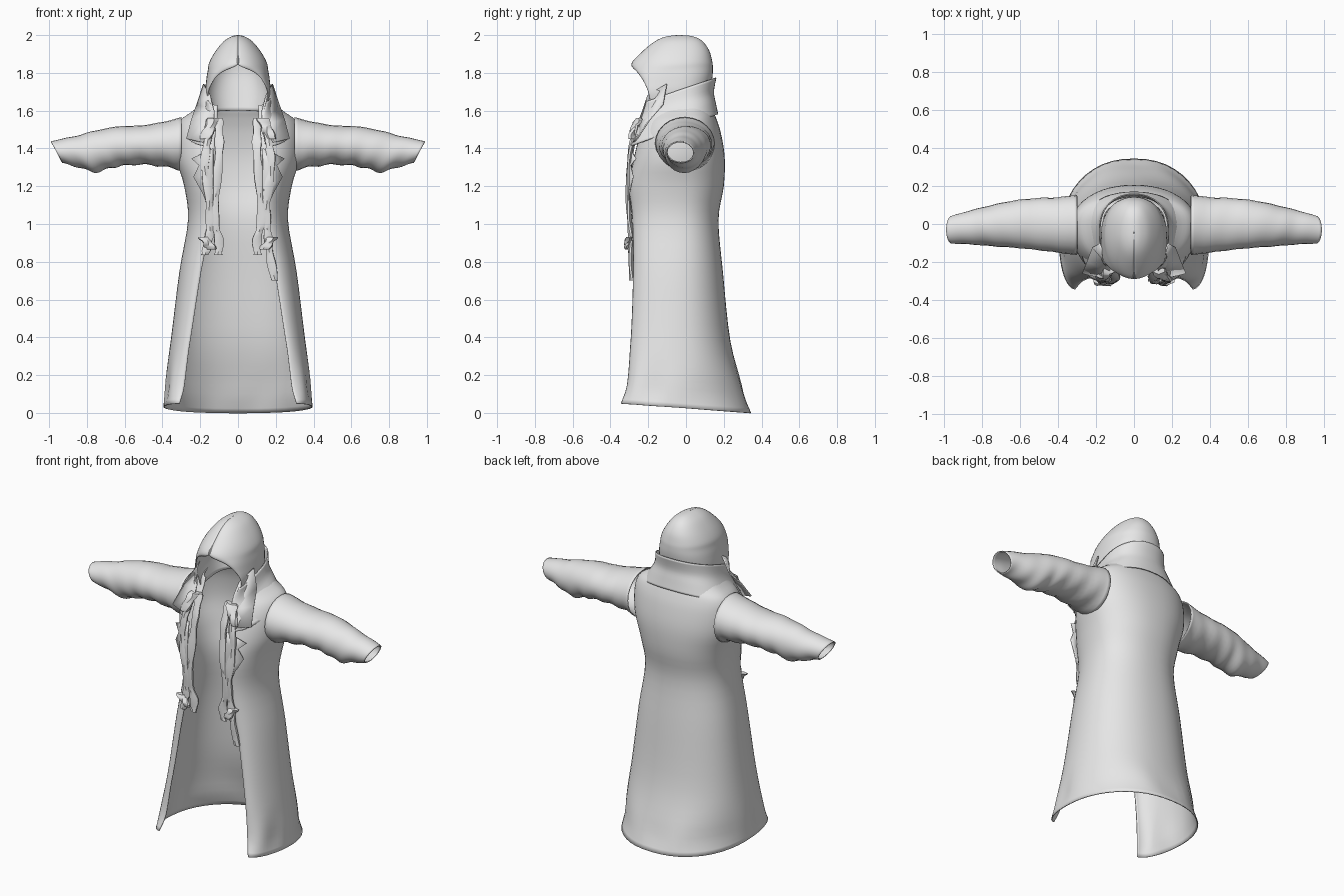
import bpy, math
from mathutils import Vector

cloth = bpy.data.materials.new("grey_cloth")
cloth.diffuse_color = (0.8, 0.8, 0.8, 1)


def smooth_rows(rows, n):
    """Catmull-Rom interpolation between rows of numbers."""
    out = []
    for i in range(len(rows) - 1):
        a, b, c, d = rows[max(i - 1, 0)], rows[i], rows[i + 1], rows[min(i + 2, len(rows) - 1)]
        for k in range(n):
            t = k / n
            out.append([0.5 * (2 * q + (r - p) * t + (2 * p - 5 * q + 4 * r - s) * t * t
                               + (3 * q - p - 3 * r + s) * t ** 3)
                        for p, q, r, s in zip(a, b, c, d)])
    return out + [list(rows[-1])]


def grid(name, rows, wrap=False, flip=False, cap=False, thick=0.0, mirror=False, angle=50):
    """Skin equally long rows of points into one object."""
    m = len(rows[0])
    verts = [p for r in rows for p in r]
    faces = []
    for i in range(len(rows) - 1):
        for j in range(m if wrap else m - 1):
            k = (j + 1) % m
            f = (i * m + j, (i + 1) * m + j, (i + 1) * m + k, i * m + k)
            faces.append(f[::-1] if flip else f)
    if cap:
        ends = [list(range(m)), list(range(len(verts) - m, len(verts)))[::-1]]
        faces += [e[::-1] if flip else e for e in ends]
    mesh = bpy.data.meshes.new(name)
    mesh.from_pydata(verts, [], faces)
    mesh.materials.append(cloth)
    ob = bpy.data.objects.new(name, mesh)
    bpy.context.collection.objects.link(ob)
    if mirror:
        ob.modifiers.new("mirror", 'MIRROR')
    if thick:
        s = ob.modifiers.new("thickness", 'SOLIDIFY')
        s.thickness, s.offset = thick, -1
    bpy.context.view_layer.objects.active = ob
    ob.select_set(True)
    bpy.ops.object.shade_smooth_by_angle(angle=math.radians(angle))
    ob.select_set(False)
    return ob


def open_ring(zb, zf, hw, yb, yc, xe, yf, n=12, ripple=0.0):
    """Half-open ring: left front edge, round the back, right front edge."""
    half = []
    for i in range(n + 1):                      # back centre to side
        a = math.pi / 2 * i / n
        half.append((hw * math.sin(a) ** 0.9, yc + (yb - yc) * math.cos(a) ** 0.9 if i < n else yc))
    for i in range(1, n + 1):                   # side to front edge
        a = math.pi / 2 * i / n
        half.append((xe + (hw - xe) * max(math.cos(a), 0), yc + (yf - yc) * math.sin(a)))
    pts = []
    for s, seq in ((-1, half[:0:-1]), (1, half)):
        for x, y in seq:
            t = (yb - y) / (yb - yf)
            z = zb + (zf - zb) * t
            k = 1 - ripple * (0.5 + 0.5 * math.sin(x * 31 + y * 23))
            pts.append((s * x * k, y * k, z))
    return pts


def shell(name, rows, n=4, thick=0.006, ripples=None):
    rows = smooth_rows(rows, n)
    grid(name, [open_ring(*r, ripple=ripples(r[0]) if ripples else 0) for r in rows], thick=thick)


# Long coat, open down the front: z back, z front, half width, back y, side y, edge x, edge y
shell("coat_body", [
    (0.00, 0.05, 0.395, 0.345, -0.10, 0.31, -0.345),
    (0.15, 0.19, 0.385, 0.300, -0.08, 0.285, -0.315),
    (0.38, 0.40, 0.355, 0.235, -0.06, 0.25, -0.292),
    (0.75, 0.75, 0.310, 0.195, -0.05, 0.195, -0.280),
    (1.02, 1.02, 0.265, 0.172, -0.04, 0.14, -0.284),
    (1.20, 1.20, 0.285, 0.200, -0.03, 0.125, -0.300),
    (1.35, 1.33, 0.325, 0.205, -0.02, 0.12, -0.280),
    (1.48, 1.45, 0.330, 0.185, -0.01, 0.115, -0.250),
    (1.56, 1.53, 0.305, 0.160, 0.00, 0.11, -0.215),
    (1.61, 1.58, 0.240, 0.140, 0.00, 0.11, -0.185),
    (1.68, 1.63, 0.165, 0.130, 0.00, 0.11, -0.165),
], ripples=lambda z: 0.035 * max(0, min(z / 0.08, 1) - max(0, z - 0.08) / 0.22))

# Hood whose rims meet in a peaked arch above the face
shell("hood", [
    (1.60, 1.57, 0.150, 0.105, -0.04, 0.13, -0.180),
    (1.70, 1.68, 0.172, 0.125, -0.05, 0.158, -0.195),
    (1.78, 1.75, 0.168, 0.140, -0.05, 0.135, -0.222),
    (1.83, 1.80, 0.160, 0.142, -0.06, 0.090, -0.255),
    (1.865, 1.845, 0.152, 0.138, -0.06, 0.0, -0.290),
    (1.92, 1.90, 0.122, 0.122, -0.06, 0.0, -0.245),
    (1.97, 1.96, 0.078, 0.085, -0.05, 0.0, -0.175),
    (1.995, 1.99, 0.035, 0.03, -0.05, 0.0, -0.115),
    (2.00, 2.00, 0.002, -0.045, -0.047, 0.0, -0.05),
])

# Draped cowl around the neck, falling lower at the front
shell("cowl", [
    (1.775, 1.65, 0.176, 0.155, -0.03, 0.150, -0.205),
    (1.70, 1.57, 0.195, 0.142, -0.04, 0.130, -0.228),
    (1.64, 1.49, 0.240, 0.152, -0.05, 0.135, -0.262),
    (1.58, 1.41, 0.285, 0.165, -0.06, 0.150, -0.292),
])

# Sleeves: x, centre y, centre z, radius y, radius z, cuff slant
rings = []
for x, y, z, ry, rz, slant in smooth_rows([
    (0.30, -0.005, 1.425, 0.160, 0.140, 0.0),
    (0.40, -0.005, 1.422, 0.146, 0.118, 0.0),
    (0.52, 0.000, 1.418, 0.136, 0.103, 0.0),
    (0.62, 0.000, 1.412, 0.126, 0.106, 0.0),
    (0.70, -0.005, 1.398, 0.116, 0.104, 0.02),
    (0.77, -0.010, 1.380, 0.105, 0.106, 0.02),
    (0.83, -0.015, 1.378, 0.095, 0.090, 0.02),
    (0.90, -0.022, 1.382, 0.083, 0.072, 0.02),
    (0.96, -0.030, 1.380, 0.073, 0.058, 0.03),
], 4):
    ring = []
    for i in range(24):
        a = 2 * math.pi * i / 24
        low = max(0, -math.sin(a))
        k = 1 + 0.035 * math.sin(x * 55 + 2 * a) * (0.25 + low)
        ring.append((x + slant * math.sin(a), y + ry * k * math.cos(a), z + rz * k * math.sin(a)))
    rings.append(ring)
grid("sleeves", rings, wrap=True, flip=True, thick=0.006, mirror=True)


def strip(name, path, w, t, twist=0.25):
    """Flat cloth strip swept down a path, gently twisting."""
    rows = []
    for i, (x, y, z) in enumerate(smooth_rows(path, 4)):
        a = twist * math.sin(i * 0.7)
        k = 1 + 0.18 * math.sin(i * 1.3)
        u, v = Vector((math.cos(a), math.sin(a), 0)), Vector((-math.sin(a), math.cos(a), 0))
        rows.append([tuple(Vector((x, y, z)) + u * sx * w * k / 2 + v * sy * t / 2)
                     for sx, sy in ((-1, -0.4), (0, -1), (1, -0.4), (1, 0.4), (0, 1), (-1, 0.4))])
    grid(name, rows, wrap=True, cap=True, flip=True, angle=40)


# Scarf tails hanging on both front edges
for s, side in ((-1, "left"), (1, "right")):
    strip(side + "_inner_tail", [(s * .105, -.235, 1.56), (s * .10, -.265, 1.48), (s * .10, -.29, 1.38),
                                 (s * .115, -.305, 1.2), (s * .125, -.298, 1.02),
                                 (s * .10, -.292, .92), (s * .105, -.29, .835)], 0.045, 0.026)
    end = [(.16, -.295, .93), (.17, -.292, .83), (.195, -.288, .70)] if s > 0 else \
          [(-.15, -.295, .95), (-.16, -.295, .89), (-.175, -.292, .835)]
    strip(side + "_outer_tail", [(s * .15, -.26, 1.53), (s * .165, -.29, 1.42), (s * .175, -.30, 1.3),
                                 (s * .155, -.308, 1.15), (s * .15, -.298, 1.02)] + end, 0.042, 0.026)
    # Knots at neck and tail
    strip(side + "_neck_knot", [(s * .13, -.245, 1.56), (s * .15, -.275, 1.51), (s * .175, -.285, 1.45)],
          0.06, 0.04, 0.5)
    strip(side + "_tail_knot", [(s * .185, -.30, .93), (s * .16, -.31, .90), (s * .14, -.305, .865)],
          0.055, 0.036, 0.5)
    # Notched lapel folded outward on the chest
    outline = [((.13, -.295, 1.40), (.245, -.262, 1.345)),
               ((.13, -.305, 1.33), (.205, -.290, 1.31)),
               ((.13, -.312, 1.25), (.235, -.277, 1.25)),
               ((.13, -.312, 1.16), (.185, -.297, 1.16)),
               ((.13, -.300, 1.05), (.140, -.297, 1.05))]
    grid(side + "_lapel", [[(s * x, y, z) for x, y, z in r] for r in outline],
         thick=0.006, flip=s > 0)
    # Hood scarf drape running down from the cheek to the chest
    drape = [((.145, -.20, 1.68), (.178, -.10, 1.74)), ((.125, -.225, 1.60), (.215, -.12, 1.63)),
             ((.125, -.255, 1.52), (.245, -.19, 1.55)), ((.145, -.285, 1.42), (.272, -.255, 1.45))]
    grid(side + "_drape", [[(s * x, y, z) for x, y, z in r] for r in drape],
         thick=0.008, flip=s > 0)
